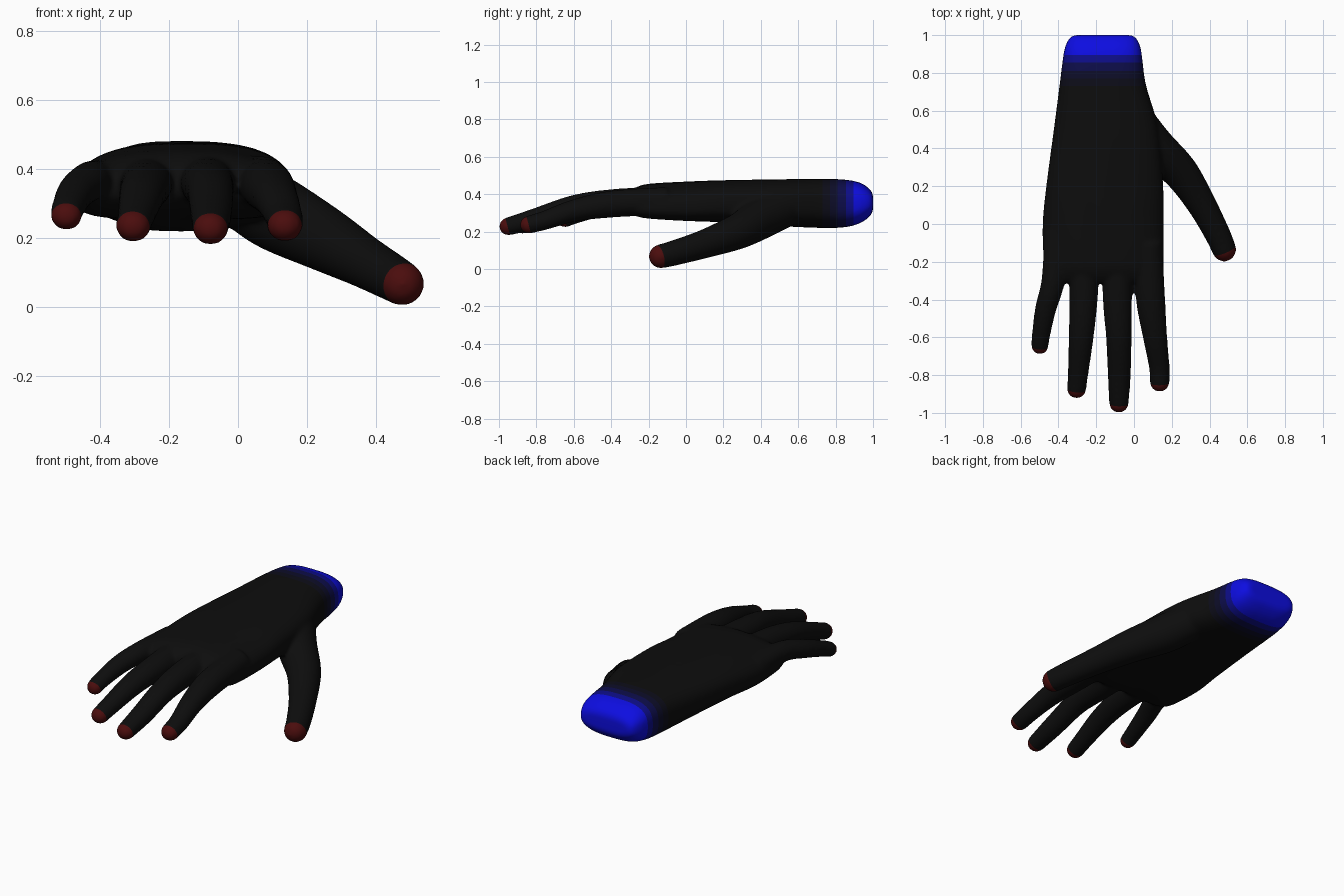
import bpy, bmesh, math
from mathutils import Vector

old = bpy.data.objects.get("Cube")
if old:
    bpy.data.objects.remove(old, do_unlink=True)


def material(name, r, g, b):
    m = bpy.data.materials.new(name)
    m.use_nodes = True
    m.diffuse_color = (r, g, b, 1)
    m.node_tree.nodes["Principled BSDF"].inputs["Base Color"].default_value = (r, g, b, 1)
    return m


DARK = 0.004
mats = [material("glove black", DARK, DARK, DARK),
        material("fingertip red", 0.07, DARK, DARK)]
for label, blue in (("faintest", 0.01), ("faint", 0.022), ("deep", 0.07),
                    ("medium", 0.25), ("bright", 0.75)):
    mats.append(material(label + " cuff blue", DARK, DARK, blue))


def spline(keys, steps):
    """Catmull-Rom interpolation of rows of any length."""
    keys = [Vector(k) for k in keys]
    pts = [keys[0] * 2 - keys[1]] + keys + [keys[-1] * 2 - keys[-2]]
    out = []
    for i in range(1, len(pts) - 2):
        a, b, c, d = pts[i - 1:i + 3]
        for s in range(steps):
            t = s / steps
            out.append(b + (c - a) * (t / 2) + (a * 2 - b * 5 + c * 4 - d) * (t * t / 2)
                       + (b * 3 - a - c * 3 + d) * (t ** 3 / 2))
    return out + [keys[-1]]


def loft(bm, rings):
    """Closed skin through a list of equal rings of points."""
    rows = [[bm.verts.new(p) for p in ring] for ring in rings]
    n = len(rows[0])
    for r0, r1 in zip(rows, rows[1:]):
        for i in range(n):
            j = (i + 1) % n
            bm.faces.new((r0[i], r0[j], r1[j], r1[i]))
    bm.faces.new(rows[0][::-1])
    bm.faces.new(rows[-1])


SIDES = 32
ANGLES = [2 * math.pi * i / SIDES for i in range(SIDES)]


def power(v, e):
    return math.copysign(abs(v) ** e, v)


def palm_ring(row):
    """Rounded box section, sagging at both sides."""
    y, x0, x1, z0, z1, sag = row
    ring = []
    for a in ANGLES:
        u, w = power(math.cos(a), 0.65), power(math.sin(a), 0.75)
        ring.append(((x0 + x1) / 2 + u * (x1 - x0) / 2, y,
                     (z0 + z1) / 2 + w * (z1 - z0) / 2 - sag * u * u))
    return ring


def digit(bm, keys, squash):
    """Tapered tube with a round tip; returns tip centre, direction and radius."""
    rows = spline(keys, 6)
    cents = [r.xyz for r in rows]
    radii = [r[3] for r in rows]
    dirs = [(cents[min(i + 1, len(cents) - 1)] - cents[max(i - 1, 0)]).normalized()
            for i in range(len(cents))]
    tip, axis, rad = cents[-1].copy(), dirs[-1], radii[-1]
    for k in range(1, 8):
        a = k * math.pi / 2 / 7.3
        cents.append(tip + axis * rad * math.sin(a))
        radii.append(rad * math.cos(a))
        dirs.append(axis)
    rings = []
    for c, r, d in zip(cents, radii, dirs):
        side = d.cross(Vector((0, 0, 1))).normalized()
        up = side.cross(d)
        rings.append([c + side * r * math.cos(a) + up * r * squash * math.sin(a)
                      for a in ANGLES])
    loft(bm, rings)
    return tip, axis, rad


# Palm and wrist: y, left edge, right edge, bottom, top, sag
PALM = [
    (1.0, -.32, -.01, .31, .40, 0), (.98, -.345, .015, .28, .43, 0),
    (.93, -.367, .036, .245, .462, 0), (.85, -.38, .047, .224, .478, 0),
    (.73, -.395, .065, .22, .482, 0), (.5, -.425, .13, .23, .48, .005),
    (.2, -.465, .155, .25, .475, .015), (0, -.484, .157, .26, .468, .03),
    (-.2, -.478, .157, .275, .456, .035), (-.27, -.46, .15, .29, .435, .03),
    (-.31, -.43, .13, .32, .405, .02),
]

# Digits: x, y, z, radius along each centre line
DIGITS = {
    "little": [(-.405, -.05, .36, .07), (-.428, -.3, .365, .062), (-.468, -.45, .335, .056),
               (-.494, -.6, .285, .048), (-.498, -.645, .266, .046)],
    "ring": [(-.27, -.1, .365, .08), (-.267, -.38, .352, .075), (-.28, -.6, .322, .066),
             (-.297, -.8, .26, .054), (-.304, -.873, .236, .051)],
    "middle": [(-.09, -.1, .37, .08), (-.088, -.4, .355, .077), (-.08, -.6, .332, .068),
               (-.078, -.8, .27, .061), (-.08, -.948, .229, .052)],
    "index": [(.07, -.1, .365, .08), (.088, -.4, .347, .077), (.112, -.6, .312, .064),
              (.133, -.75, .262, .055), (.136, -.837, .238, .052)],
    "thumb": [(0, .56, .34, .10), (.105, .41, .275, .11), (.245, .275, .2, .095),
              (.36, .1, .135, .077), (.445, -.06, .087, .068), (.477, -.135, .068, .064)],
}

# Rough volumes
bm = bmesh.new()
loft(bm, [palm_ring(r) for r in spline(PALM, 5)])
tips = [digit(bm, keys, 1 if name == "thumb" else 0.93) for name, keys in DIGITS.items()]
bmesh.ops.recalc_face_normals(bm, faces=bm.faces)
mesh = bpy.data.meshes.new("hand")
bm.to_mesh(mesh)
bm.free()
hand = bpy.data.objects.new("hand", mesh)
bpy.context.collection.objects.link(hand)

# Fuse into one skin and soften the joins
fuse = hand.modifiers.new("fuse", 'REMESH')
fuse.mode = 'VOXEL'
fuse.voxel_size = 0.011
soften = hand.modifiers.new("soften", 'SMOOTH')
soften.factor = 0.5
soften.iterations = 8
graph = bpy.context.evaluated_depsgraph_get()
skin = bpy.data.meshes.new_from_object(hand.evaluated_get(graph))
hand.modifiers.clear()
hand.data = skin
skin.materials.clear()
for m in mats:
    skin.materials.append(m)


def cut(bm, faces, point, normal):
    geom = set(faces)
    for f in faces:
        geom.update(f.edges)
        geom.update(f.verts)
    bmesh.ops.bisect_plane(bm, geom=list(geom), plane_co=point, plane_no=normal, dist=1e-5)


# Cuff bands and fingertips, with clean cut edges
BANDS = (.73, .77, .81, .855, .895)
bm = bmesh.new()
bm.from_mesh(skin)
for y in BANDS:
    cut(bm, bm.faces[:], (0, y, 0), (0, 1, 0))
for tip, axis, rad in tips:
    cut(bm, [f for f in bm.faces if (f.calc_center_median() - tip).length < rad * 2],
        tip + axis * rad * 0.1, axis)
for f in bm.faces:
    c = f.calc_center_median()
    band = sum(c.y > y for y in BANDS)
    f.material_index = band + 1 if band else 0
    for tip, axis, rad in tips:
        if (c - tip).length < rad * 2 and (c - tip).dot(axis) > rad * 0.1:
            f.material_index = 1
    f.smooth = True
bm.to_mesh(skin)
bm.free()
